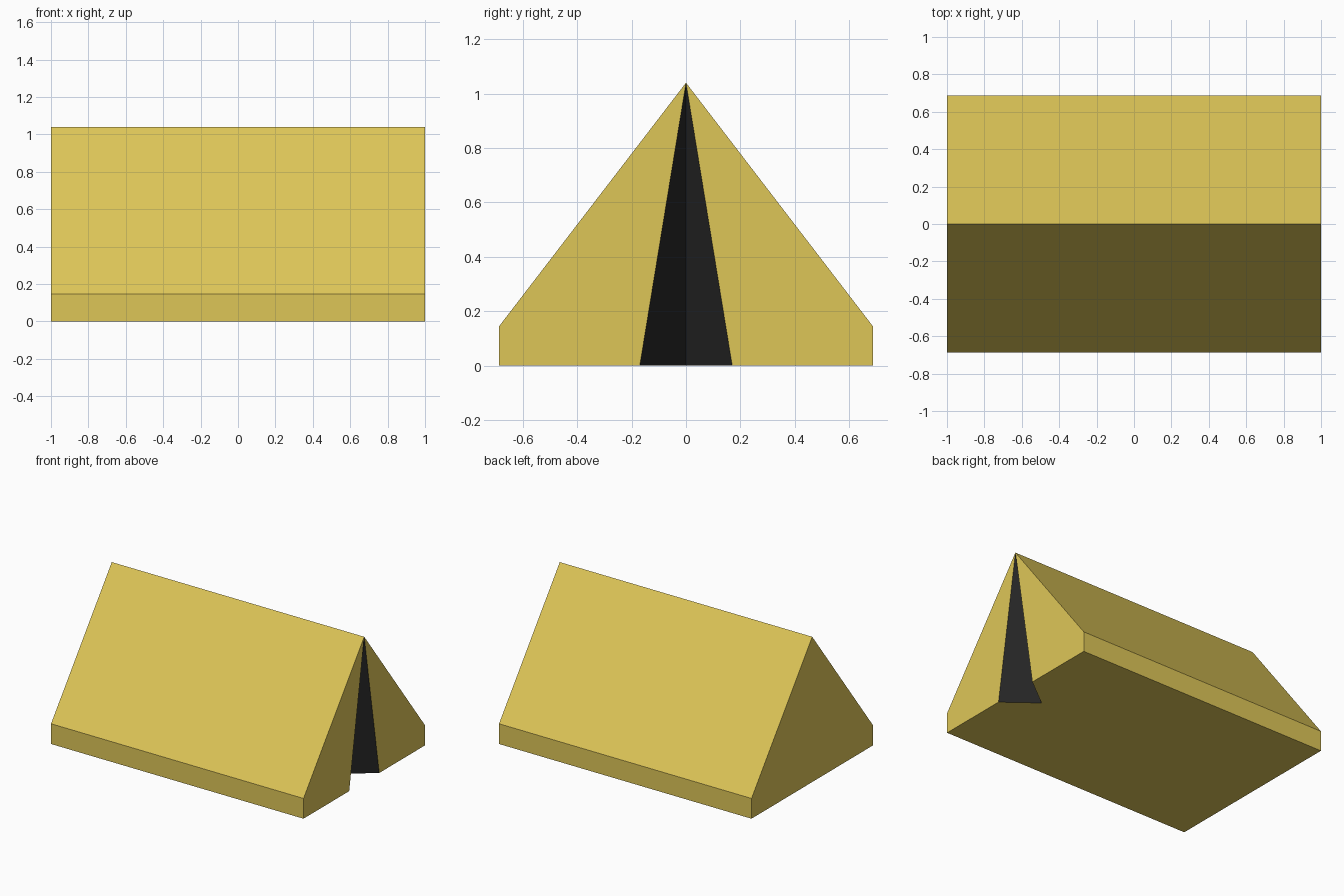
import bpy, bmesh

if "Cube" in bpy.data.objects:
    bpy.data.objects.remove(bpy.data.objects["Cube"])

L, W, EAVE, RIDGE = 1.0, 0.687, 0.145, 1.04   # half length, half width, heights
DOOR, DEPTH = 0.17, 0.22                      # door half width, inward fold


def material(name, color):
    m = bpy.data.materials.new(name)
    m.diffuse_color = (*color, 1)
    m.use_nodes = True
    m.node_tree.nodes["Principled BSDF"].inputs["Base Color"].default_value = m.diffuse_color
    return m


def build(name, faces, mat, fix_normals=True):
    """Make a flat-faced object from polygons, welding shared corners."""
    bm = bmesh.new()
    for pts in faces:
        bm.faces.new([bm.verts.new(p) for p in pts])
    bmesh.ops.remove_doubles(bm, verts=bm.verts[:], dist=1e-5)
    if fix_normals:
        bmesh.ops.recalc_face_normals(bm, faces=bm.faces[:])
    mesh = bpy.data.meshes.new(name)
    bm.to_mesh(mesh)
    bm.free()
    mesh.materials.append(mat)
    obj = bpy.data.objects.new(name, mesh)
    bpy.context.collection.objects.link(obj)
    return obj


canvas = material("yellow canvas", (0.73, 0.565, 0.097))
dark = material("dark opening", (0.019, 0.019, 0.019))

# Canvas: outline extruded along x, flat back, split front with a notched floor
outline = [(-W, 0), (-W, EAVE), (0, RIDGE), (W, EAVE), (W, 0)]
faces = [[(-L, y, z) for y, z in outline]]
for (y0, z0), (y1, z1) in zip(outline, outline[1:]):
    faces.append([(-L, y0, z0), (L, y0, z0), (L, y1, z1), (-L, y1, z1)])
for s in (-1, 1):
    faces.append([(L, s * W, 0), (L, s * W, EAVE), (L, 0, RIDGE), (L, s * DOOR, 0)])
    # each floor half runs up to the notch
    faces.append([(-L, 0, 0), (-L, s * W, 0), (L, s * W, 0),
                  (L, s * DOOR, 0), (L - DEPTH, 0, 0)])
# orient each face outward from the tent centre (the shell is open at the door)
for f in faces:
    n = sum(1 for _ in f)
    c = [sum(p[i] for p in f) / n for i in range(3)]
    a, b, d = f[0], f[1], f[2]
    u, v = [b[i] - a[i] for i in range(3)], [d[i] - b[i] for i in range(3)]
    nrm = (u[1] * v[2] - u[2] * v[1], u[2] * v[0] - u[0] * v[2], u[0] * v[1] - u[1] * v[0])
    if nrm[0] * c[0] + nrm[1] * c[1] + nrm[2] * (c[2] - 0.4) < 0:
        f.reverse()
build("tent_canvas", faces, canvas, fix_normals=False)

# Door: two dark panels folding inward to a V, facing out of the tent
apex, inner = (L, 0, RIDGE), (L - DEPTH, 0, 0)
build("door_opening", [[(L, -DOOR, 0), inner, apex],
                       [inner, (L, DOOR, 0), apex]], dark, fix_normals=False)
